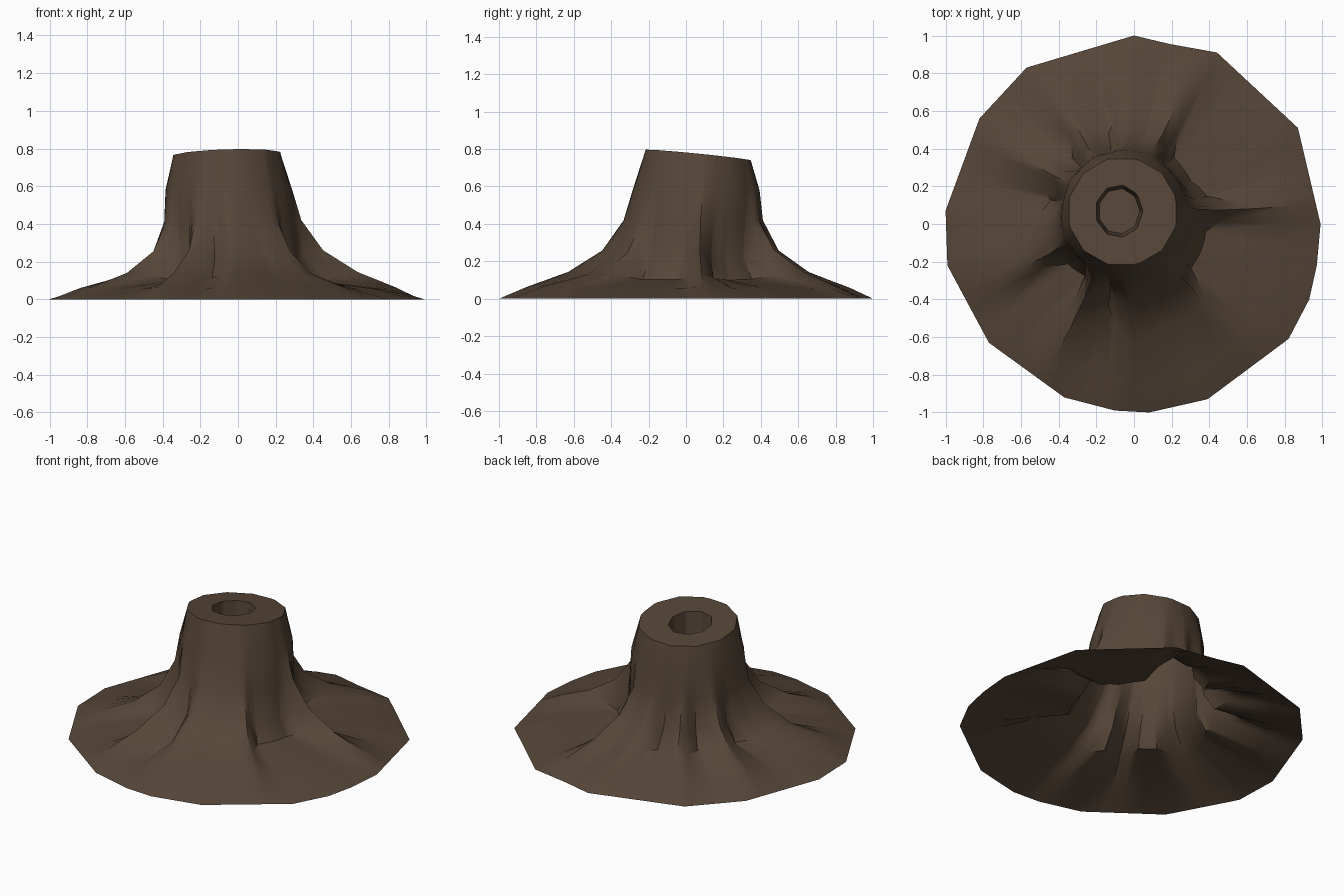
import bpy, bmesh, math
from mathutils import Vector

if "Cube" in bpy.data.objects:
    bpy.data.objects.remove(bpy.data.objects["Cube"])

bark = bpy.data.materials.new("dark_brown_bark")
bark.diffuse_color = (0.092, 0.06, 0.039, 1)
bark.use_nodes = True
bark.node_tree.nodes["Principled BSDF"].inputs["Base Color"].default_value = bark.diffuse_color

# Irregular ground outline, counter-clockwise from the right
OUTLINE = [(.99, 0), (.87, .51), (.44, .91), (.19, .955), (0, 1), (-.57, .83), (-.82, .56),
           (-1, .07), (-.99, -.22), (-.77, -.63), (-.37, -.92), (-.1, -.99), (.08, -1),
           (.39, -.93), (.82, -.61), (.93, -.4), (.97, -.22)]

# Root strength around the trunk: (angle in degrees, 0 = hollow, 1 = root ridge)
ROOTS = [(0, .3), (6, 1), (19, .15), (35, 0), (57, .1), (69, 1), (80, .8), (92, .95),
         (105, .4), (120, .9), (133, .3), (150, .9), (165, .25), (182, .5), (203, .9),
         (213, .1), (228, 0), (240, 1), (254, .3), (268, .95), (290, .7), (312, .8),
         (322, .05), (353, .05)]

# Side profiles (radius, height) from under the rim to the ground
RIDGE = [(.34, .58), (.375, .42), (.48, .26), (.66, .145), (.87, .062)]
HOLLOW = [(.33, .58), (.335, .40), (.335, .21), (.38, .10), (.78, .055)]
TRUNK = Vector((-.06, .065))


def root_weight(a):
    pts = [(ROOTS[-1][0] - 360, ROOTS[-1][1])] + ROOTS + [(ROOTS[0][0] + 360, ROOTS[0][1])]
    for (a0, w0), (a1, w1) in zip(pts, pts[1:]):
        if a0 <= a <= a1:
            t = (a - a0) / (a1 - a0)
            return w0 + (w1 - w0) * t
    return 0


def outline_radius(a):
    d = Vector((math.cos(math.radians(a)), math.sin(math.radians(a))))
    for i, p in enumerate(OUTLINE):
        p, q = Vector(p), Vector(OUTLINE[(i + 1) % len(OUTLINE)])
        s0, s1 = d.x * p.y - d.y * p.x, d.x * q.y - d.y * q.x
        if s0 <= 1e-9 and s1 >= -1e-9 and d.dot(p + q) > 0:
            return (p + (q - p) * (-s0 / (s1 - s0))).dot(d)
    return 1


def rim_height(x, y):
    return .767 + .03 * (x + .06) - .1 * (y - .065)


# Sample the ridges, the outline corners and the points between ridges
angles = {round(math.degrees(math.atan2(y, x)) % 360, 1) for x, y in OUTLINE}
angles |= {float(a) for a, _ in ROOTS} | {float(a) for a in range(0, 360, 9)}
angles = sorted(angles)

bm = bmesh.new()


def ring(fn):
    return [bm.verts.new(fn(a, math.cos(math.radians(a)), math.sin(math.radians(a))))
            for a in angles]


def bridge(upper, lower):
    n = len(upper)
    for i in range(n):
        j = (i + 1) % n
        bm.faces.new((upper[i], lower[i], lower[j], upper[j]))


def facet(a, sides):
    """Radius factor that turns a circle into a regular polygon."""
    step = 360 / sides
    half = math.radians(step / 2)
    return math.cos(half) / math.cos(math.radians(a % step) - half)


def hole(scale, drop):
    def fn(a, c, s):
        f = scale * facet(a, 9)
        x, y = -.08 + .127 * f * c, .068 + .14 * f * s
        return x, y, rim_height(x, y) - drop
    return fn


def rim(a, c, s):
    f = facet(a + 15, 12)
    x, y = TRUNK.x + .294 * f * c, TRUNK.y + .291 * f * s
    return x, y, rim_height(x, y)


def flank(k):
    def fn(a, c, s):
        w = root_weight(a)
        r = HOLLOW[k][0] * (1 - w) + RIDGE[k][0] * w
        z = HOLLOW[k][1] * (1 - w) + RIDGE[k][1] * w
        edge = outline_radius(a)
        f = max(0, (r - .3) / .7)
        r *= 1 - f * (1 - edge)
        shift = min(1, z / .7)
        return TRUNK.x * shift + r * c, TRUNK.y * shift + r * s, z
    return fn


# Hollow floor and wall, cut top, trunk flank, spreading roots, open underside
rings = [ring(hole(.87, .2)), ring(hole(1, 0)), ring(rim)]
rings += [ring(flank(k)) for k in range(5)]
rings.append(ring(lambda a, c, s: (outline_radius(a) * c, outline_radius(a) * s, 0)))
for up, low in zip(rings, rings[1:]):
    bridge(up, low)
bm.faces.new(rings[0])

mesh = bpy.data.meshes.new("stump")
bm.to_mesh(mesh)
bm.free()
mesh.materials.append(bark)
stump = bpy.data.objects.new("stump", mesh)
bpy.context.collection.objects.link(stump)
bpy.context.view_layer.objects.active = stump
stump.select_set(True)
bpy.ops.object.shade_smooth_by_angle(angle=math.radians(45))
